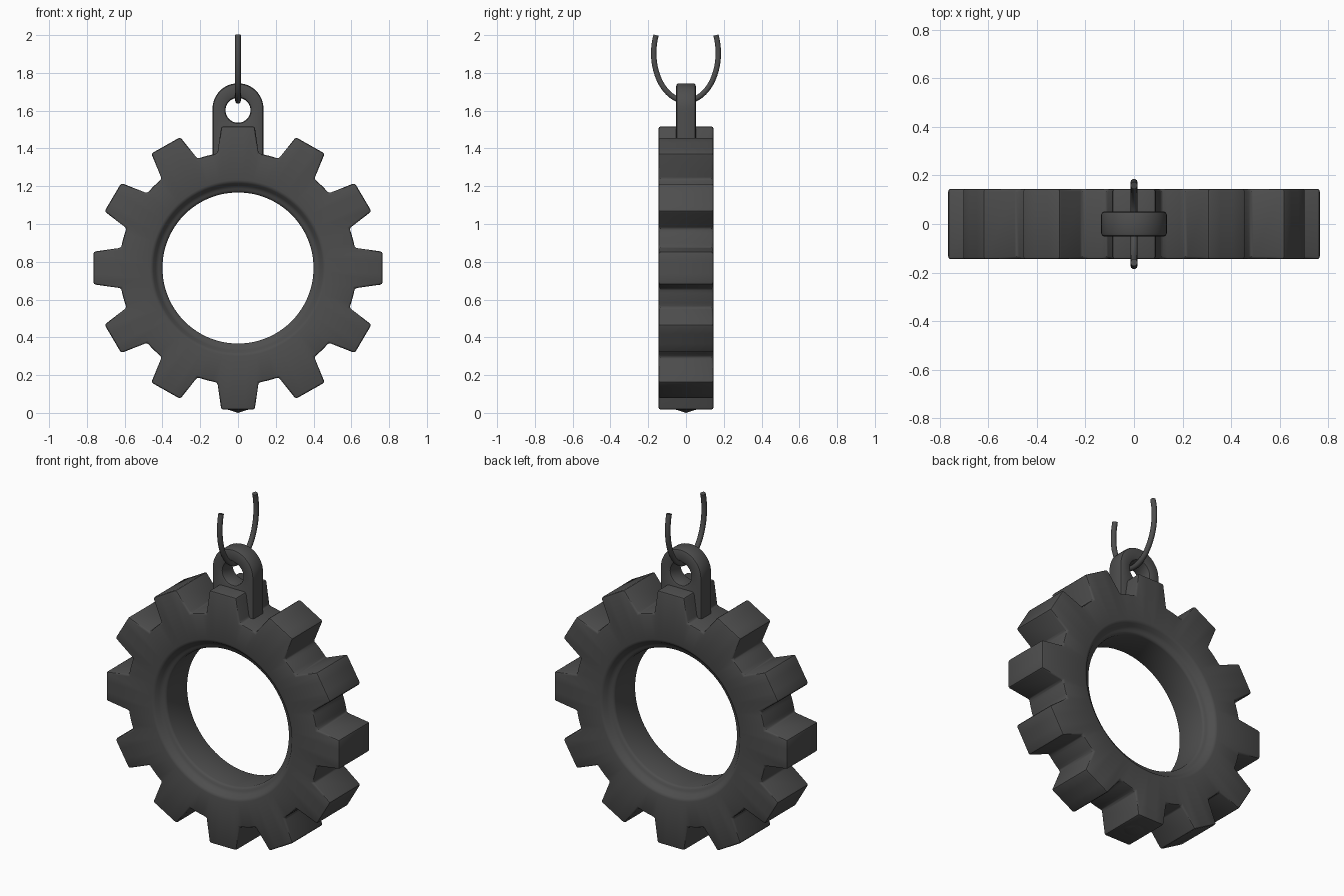
import bpy, bmesh, math
from math import sin, cos, pi

if "Cube" in bpy.data.objects:
    bpy.data.objects.remove(bpy.data.objects["Cube"])

CZ = 0.767  # gear centre height
mat = bpy.data.materials.new("dark grey iron")
mat.diffuse_color = (0.075, 0.075, 0.075, 1)
mat.use_nodes = True
mat.node_tree.nodes["Principled BSDF"].inputs["Base Color"].default_value = mat.diffuse_color


def finish(ob, angle=35):
    """Assign the material and smooth everything but hard edges."""
    ob.data.materials.append(mat)
    bpy.ops.object.select_all(action='DESELECT')
    ob.select_set(True)
    bpy.context.view_layer.objects.active = ob
    bpy.ops.object.shade_smooth_by_angle(angle=math.radians(angle))


def lofted_ring(name, loops, bevel):
    """Closed solid ring from matching loops, with rounded hard edges."""
    bm = bmesh.new()
    rings = [[bm.verts.new(p) for p in loop] for loop in loops]
    n = len(rings[0])
    for k in range(len(rings)):
        a, b = rings[k], rings[(k + 1) % len(rings)]
        for i in range(n):
            j = (i + 1) % n
            bm.faces.new((a[i], a[j], b[j], b[i]))
    bmesh.ops.recalc_face_normals(bm, faces=bm.faces)
    hard = [e for e in bm.edges if e.calc_face_angle(0) > math.radians(33)]
    bmesh.ops.bevel(bm, geom=hard, offset=bevel, segments=2, profile=0.5,
                    affect='EDGES', clamp_overlap=True)
    me = bpy.data.meshes.new(name)
    bm.to_mesh(me)
    bm.free()
    ob = bpy.data.objects.new(name, me)
    bpy.context.collection.objects.link(ob)
    finish(ob)


# Gear: twelve tapered teeth outside, stepped round bore inside
angles, outer = [], []
for t in range(12):
    for a in (-0.115, -0.04, 0.04, 0.115, 0.175, 0.218, 0.262, 0.305, 0.349):
        r = 0.765 / cos(a) if abs(a) < 0.12 else 0.628
        angles.append(a + t * pi / 6)
        outer.append(r)


def circle(r, y):
    return [(r * sin(a), y, CZ + r * cos(a)) for a in angles]


def toothed(y):
    return [(r * sin(a), y, CZ + 0.98 * r * cos(a)) for a, r in zip(angles, outer)]


lofted_ring("gear_wheel", [
    circle(0.40, -0.10), circle(0.43, -0.11), circle(0.455, -0.145), toothed(-0.145),
    toothed(0.145), circle(0.455, 0.145), circle(0.43, 0.11), circle(0.40, 0.10)], 0.011)

# Hanging lug: arched plate with a round eye, sunk into the top tooth
eye, arch = [], []
for i in range(48):
    a = 2 * pi * i / 48
    c, s = cos(a), sin(a)
    k = 0.135 if s >= 0 else min(0.135 / max(abs(c), 1e-6), 0.33 / abs(s))
    eye.append((0.066 * c, 1.602 + 0.066 * s))
    arch.append((k * c, 1.61 + k * s))
lofted_ring("hanging_lug", [[(x, y, z) for x, z in prof] for prof, y in
                            ((eye, -0.052), (arch, -0.052), (arch, 0.052), (eye, 0.052))], 0.014)

# Open wire loop threaded through the eye
cu = bpy.data.curves.new("wire_loop", 'CURVE')
cu.dimensions = '3D'
cu.bevel_depth = 0.015
cu.bevel_resolution = 3
cu.use_fill_caps = True
sp = cu.splines.new('POLY')
sp.points.add(40)
for i, p in enumerate(sp.points):
    t = pi - 0.385 + (pi + 0.77) * i / 40
    p.co = (0, 0.171 * cos(t), 1.905 + 0.253 * sin(t), 1)
wire = bpy.data.objects.new("wire_loop", cu)
bpy.context.collection.objects.link(wire)
bpy.ops.object.select_all(action='DESELECT')
wire.select_set(True)
bpy.context.view_layer.objects.active = wire
bpy.ops.object.convert(target='MESH')
finish(bpy.context.view_layer.objects.active, 50)

# Shallow point under the bottom tooth
bpy.ops.mesh.primitive_cone_add(vertices=12, radius1=0.075, radius2=0, depth=0.024,
                                location=(0, 0, 0.012), rotation=(pi, 0, 0))
tip = bpy.context.object
tip.name = "bottom_point"
finish(tip)
